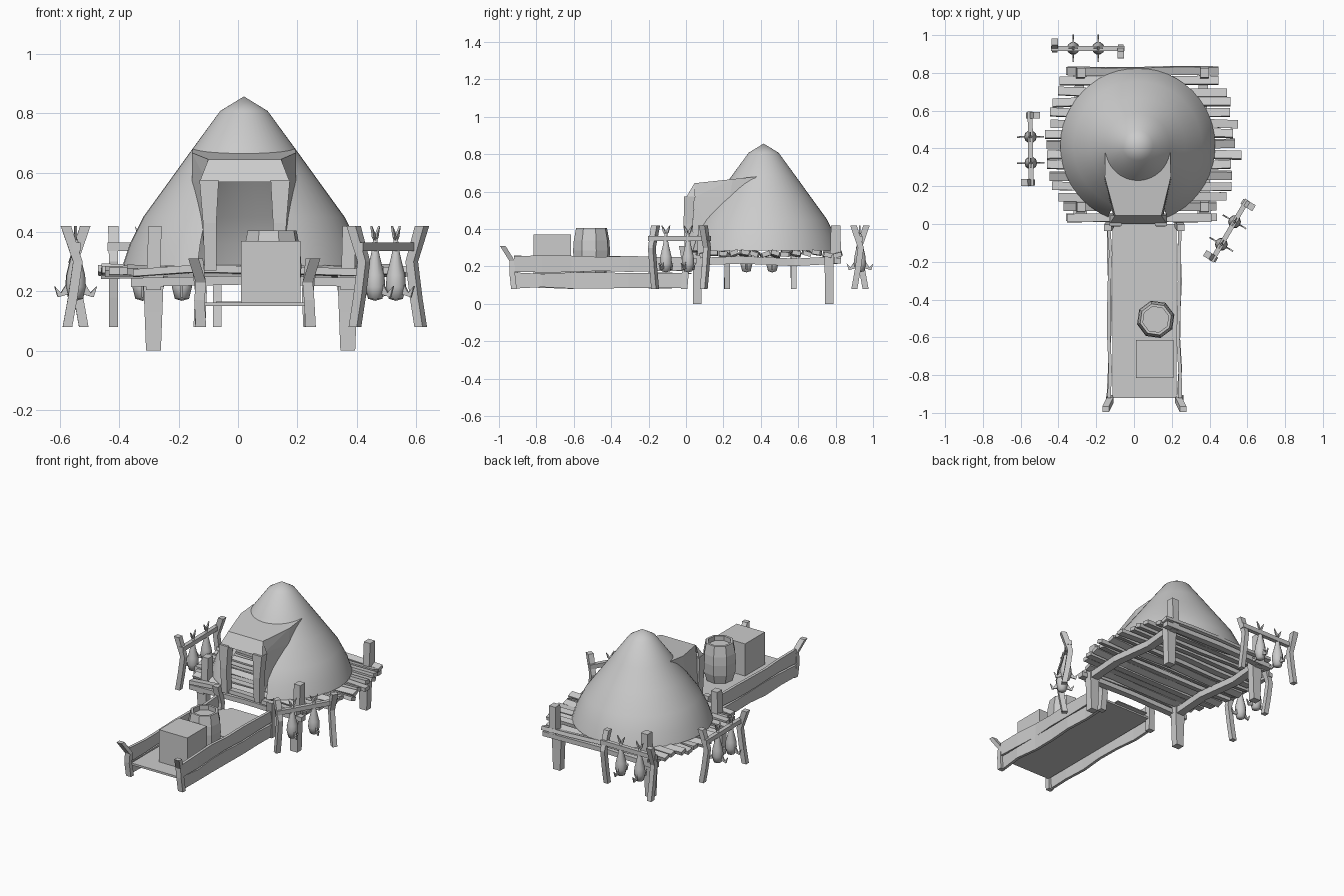
import bpy, bmesh, math, random
from mathutils import Vector, Matrix

if "Cube" in bpy.data.objects:
    bpy.data.objects.remove(bpy.data.objects["Cube"])
random.seed(4)
V = Vector


def mesh_obj(name, verts, faces, smooth=False):
    bm = bmesh.new()
    vs = [bm.verts.new(v) for v in verts]
    for f in faces:
        bm.faces.new([vs[i] for i in f])
    bmesh.ops.recalc_face_normals(bm, faces=bm.faces)
    me = bpy.data.meshes.new(name)
    bm.to_mesh(me)
    bm.free()
    for p in me.polygons:
        p.use_smooth = smooth
    ob = bpy.data.objects.new(name, me)
    bpy.context.collection.objects.link(ob)
    return ob


def loft(name, pts, a, b, sizes):
    """Crooked timber: rectangle (half axes a, b scaled by sizes) swept along pts."""
    a, b = V(a), V(b)
    verts, faces, n = [], [], len(pts)
    for p, (w, h) in zip(pts, sizes):
        for s, t in ((-1, -1), (1, -1), (1, 1), (-1, 1)):
            verts.append(V(p) + a * s * w / 2 + b * t * h / 2)
    for i in range(n - 1):
        for j in range(4):
            k = (j + 1) % 4
            faces.append((4*i + j, 4*i + k, 4*i + 4 + k, 4*i + 4 + j))
    faces += [(3, 2, 1, 0), tuple(range(4*n - 4, 4*n))]
    return mesh_obj(name, verts, faces)


def box(name, lo, hi):
    x, y = (lo[0] + hi[0]) / 2, (lo[1] + hi[1]) / 2
    s = (hi[0] - lo[0], hi[1] - lo[1])
    return loft(name, [(x, y, lo[2]), (x, y, hi[2])], (1, 0, 0), (0, 1, 0), [s, s])


def lathe(name, prof, n, center, smooth=False, skip=lambda i, j: False, phase=0.0):
    """Profile of (radius, z) turned around a vertical axis."""
    verts = [V(center) + V((r * math.cos(phase + 2*math.pi*j/n),
                            r * math.sin(phase + 2*math.pi*j/n), z))
             for r, z in prof for j in range(n)]
    faces = [(i*n + j, i*n + (j+1) % n, (i+1)*n + (j+1) % n, (i+1)*n + j)
             for i in range(len(prof) - 1) for j in range(n) if not skip(i, j)]
    ob = mesh_obj(name, verts, faces, smooth)
    bm = bmesh.new()
    bm.from_mesh(ob.data)
    bmesh.ops.remove_doubles(bm, verts=bm.verts, dist=0.0005)
    bm.to_mesh(ob.data)
    bm.free()
    return ob


X, Y, Z = (1, 0, 0), (0, 1, 0), (0, 0, 1)

# thatched dome with a doorway gap facing the front
HX, HY = 0.02, 0.415
dome = [(0.41, 0.285), (0.385, 0.36), (0.34, 0.45), (0.253, 0.57), (0.17, 0.685),
        (0.08, 0.808), (0.0, 0.857)]
lathe("hut_dome", dome, 48, (HX, HY, 0), True, lambda i, j: i < 3 and 33 <= j < 39)

# hood over the doorway, trimmed to the dome
def roof_z(y):
    return 0.645 + 0.106 * (y - 0.045)

arc = []
for k in range(13):
    t = math.radians(-12 - 156 * k / 12)
    y = HY + 0.176 * math.sin(t)
    arc.append((HX + 0.176 * math.cos(t), y, roof_z(y)))
front = [(-0.10, 0.045, 0.645), (0.145, 0.045, 0.645)]
mid = [(-0.155, 0.25, 0.667), (0.195, 0.25, 0.667)]
mesh_obj("hood_roof", front + [mid[1]] + arc + [mid[0]], [tuple(range(17))])
mesh_obj("hood_front", front + [(0.175, 0.0, 0.568), (-0.13, 0.0, 0.568),
                                (-0.13, 0.05, 0.568), (0.175, 0.05, 0.568)],
         [(0, 1, 2, 3), (3, 2, 5, 4), (0, 3, 4), (1, 5, 2)])
for s, name in ((-1, "left"), (1, "right")):
    i = 0 if s < 0 else 1
    cx = 0.0225
    mesh_obj("hood_wall_" + name,
             [front[i], mid[i], arc[12 if s < 0 else 0], (mid[i][0], 0.235, 0.57),
              (cx + s*0.145, 0.10, 0.42), (cx + s*0.13, 0.03, 0.285),
              (cx + s*0.13, 0.045, 0.57)],
             [(0, 1, 6), (1, 2, 3), (1, 3, 6), (6, 3, 4), (6, 4, 5)])
    # door posts
    loft("door_post_" + name, [(cx + s*0.115, 0.018, 0.27), (cx + s*0.118, 0.012, 0.43),
                               (cx + s*0.12, 0.018, 0.575)], X, Y,
         [(0.04, 0.05), (0.045, 0.05), (0.065, 0.055)])

# deck planks, uneven and tilted
N = 15
for i in range(N):
    y = 0.035 + 0.775 * i / (N - 1)
    half = 0.39 + 0.12 * math.sin(math.pi * i / (N - 1)) + random.uniform(-0.015, 0.015)
    cx = 0.04 + random.uniform(-0.015, 0.015)
    tilt = random.uniform(-0.35, 0.35)
    pts = [(cx + half * t, y + random.uniform(-0.006, 0.006),
            0.268 + random.uniform(-0.008, 0.008)) for t in (-1, -0.5, 0, 0.5, 1)]
    loft("deck_plank", pts, (0, math.cos(tilt), math.sin(tilt)),
         (0, -math.sin(tilt), math.cos(tilt)), [(0.044, 0.024)] * 5)

# deck beams and legs
for x in (-0.285, 0.37):
    loft("deck_beam", [(x, 0.02, 0.225), (x + 0.01, 0.3, 0.235), (x - 0.01, 0.58, 0.222),
                       (x, 0.82, 0.235)], X, Z, [(0.05, 0.04)] * 4)
    for y in (0.06, 0.765):
        loft("deck_leg", [(x, y, 0), (x, y, 0.13), (x, y, 0.26)], X, Y,
             [(0.05, 0.045), (0.06, 0.045), (0.07, 0.05)])
        yt = y + (0.035 if y > 0.4 else 0.03)
        loft("leg_top", [(x, yt, 0.24), (x + 0.005, yt, 0.42)], X, Y, [(0.045, 0.06), (0.045, 0.05)])
for y in (0.035, 0.81):
    loft("cross_beam", [(-0.36, y, 0.23), (0.04, y, 0.238), (0.44, y, 0.23)], Y, Z,
         [(0.04, 0.03)] * 3)

# pier floor, mat and wavy side boards
box("pier_floor", (-0.115, -0.92, 0.15), (0.225, 0.0, 0.163))
box("pier_mat", (-0.075, -0.32, 0.16), (0.15, 0.03, 0.166))
for s, name in ((-1, "left"), (1, "right")):
    cx = 0.055 + s * 0.185
    for lo, hi in ((0.085, 0.165), (0.172, 0.255)):
        ys = [-0.92 + 0.92 * k / 6 for k in range(7)]
        loft("pier_board_" + name,
             [(cx + random.uniform(-0.007, 0.007), y, (lo + hi) / 2) for y in ys], X, Z,
             [(0.018, hi - lo - random.uniform(-0.01, 0.012)) for y in ys])
    # leaning end posts and inner posts
    loft("pier_end_post_" + name, [(cx + 0.005, -0.92, 0.08), (cx, -0.93, 0.17),
                                   (cx - s*0.005, -0.93, 0.23), (cx + s*0.02, -0.98, 0.31)],
         X, Y, [(0.035, 0.03)] * 4)
    loft("pier_inner_post_" + name, [(cx, -0.01, 0.08), (cx - s*0.005, 0.0, 0.2),
                                     (cx + s*0.008, -0.02, 0.31)], X, Y, [(0.04, 0.035)] * 3)

# crate and barrel
box("crate", (0.01, -0.815, 0.163), (0.21, -0.615, 0.37))
lathe("barrel", [(0, 0.163), (0.08, 0.163), (0.098, 0.22), (0.102, 0.285), (0.098, 0.34),
                 (0.085, 0.405), (0.07, 0.405), (0.07, 0.375), (0, 0.375)], 8,
      (0.115, -0.505, 0), phase=0.25)


# drying racks with two hanging fish each
def rack(a, b, fish_at):
    a, b = V((*a, 0)), V((*b, 0))
    u = (b - a).normalized()
    w = V((-u.y, u.x, 0))
    for p, s in ((a, 1), (b, -1)):
        loft("rack_post", [p + w*s*0.03 + V((0, 0, 0.08)), p + w*s*0.012 + V((0, 0, 0.18)),
                           p + w*s*-0.005 + V((0, 0, 0.30)), p - w*s*-0.035 + V((0, 0, 0.42))],
             u, w, [(0.03, 0.032)] * 3 + [(0.036, 0.035)])
    up = V((0, 0, 0.35))
    loft("rack_bar", [a - u*0.02 + up, b + u*0.02 + up], w, Z, [(0.026, 0.028)] * 2)
    for t in fish_at:
        c = a.lerp(b, t)
        lathe("fish_body", [(0, 0.168), (0.024, 0.175), (0.034, 0.215), (0.031, 0.255),
                            (0.014, 0.325), (0.007, 0.375), (0, 0.38)], 10, c, True)
        for s in (-1, 1):
            def P(d, z, n):
                return c + d * s + n * 0.004 + V((0, 0, z))
            for name, d, n, shape in (
                    ("fish_tail", u, w, ((0, 0.365), (0.016, 0.383), (0.026, 0.42), (0.006, 0.395))),
                    ("fish_fin", w, u, ((0.025, 0.235), (0.05, 0.195), (0.072, 0.218), (0.06, 0.18), (0.025, 0.19)))):
                k = len(shape)
                vs = [P(d * q, z, n * m) for m in (-1, 1) for q, z in shape]
                fs = [tuple(range(k)), tuple(range(k, 2*k))]
                fs += [(i, (i+1) % k, k + (i+1) % k, k + i) for i in range(k)]
                mesh_obj(name, vs, fs)


rack((-0.545, 0.22), (-0.55, 0.575), (0.29, 0.68))
rack((-0.42, 0.93), (-0.07, 0.93), (0.28, 0.66))
rack((0.42, -0.18), (0.59, 0.11), (0.25, 0.66))
